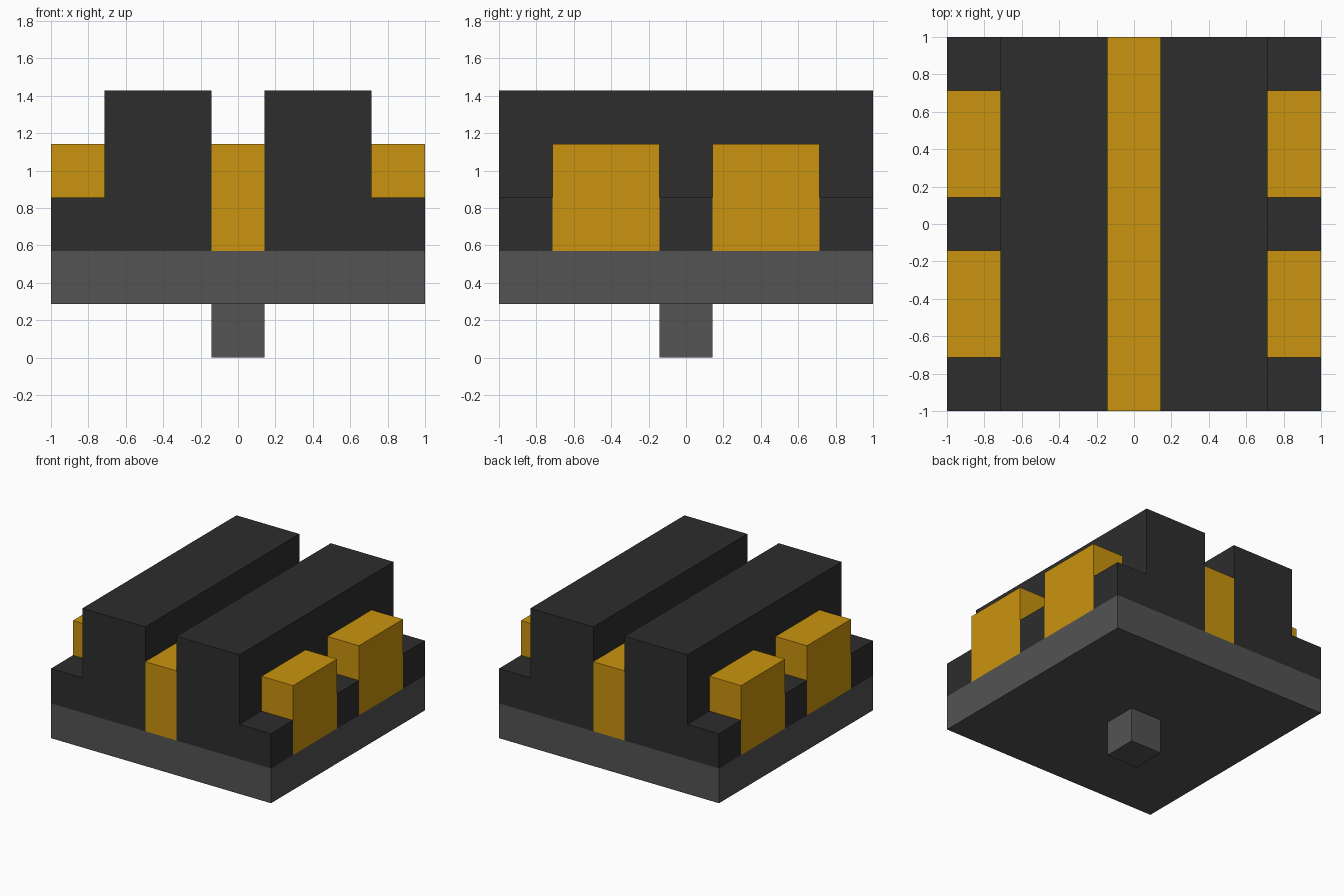
import bpy
import bmesh

if "Cube" in bpy.data.objects:
    bpy.data.objects.remove(bpy.data.objects["Cube"])

U = 2 / 7  # module size: the model is 7 x 7 x 5 modules


def material(name, srgb):
    m = bpy.data.materials.new(name)
    lin = [((c / 255 + 0.055) / 1.055) ** 2.4 if c > 10 else c / 255 / 12.92 for c in srgb]
    m.diffuse_color = (*lin, 1)
    m.use_nodes = True
    m.node_tree.nodes["Principled BSDF"].inputs["Base Color"].default_value = m.diffuse_color
    return m


GREY = material("mid grey", (83, 83, 83))
BLACK = material("charcoal", (45, 45, 45))
GOLD = material("amber", (202, 148, 14))


def box(name, mat, x, y, z):
    """Box from (min, max) ranges given in modules."""
    bm = bmesh.new()
    bmesh.ops.create_cube(bm, size=1)
    ranges = [sorted(r) for r in (x, y, z)]
    for v in bm.verts:
        v.co = [U * (r[0] if c < 0 else r[1]) for c, r in zip(v.co, ranges)]
    me = bpy.data.meshes.new(name)
    bm.to_mesh(me)
    bm.free()
    me.materials.append(mat)
    ob = bpy.data.objects.new(name, me)
    bpy.context.collection.objects.link(ob)
    return ob


# Mounting peg and base plate
box("peg", GREY, (-0.5, 0.5), (-0.5, 0.5), (0, 1))
box("base_plate", GREY, (-3.5, 3.5), (-3.5, 3.5), (1, 2))

# Amber strip running between the two ridges
box("centre_strip", GOLD, (-0.5, 0.5), (-3.5, 3.5), (2, 4))

for side, s in (("left", -1), ("right", 1)):
    outer = (2.5 * s, 3.5 * s)
    # Tall ridge
    box(f"{side}_ridge", BLACK, (0.5 * s, 2.5 * s), (-3.5, 3.5), (2, 5))
    # Low ledge pieces between the side blocks
    for place, y in (("front", (-3.5, -2.5)), ("middle", (-0.5, 0.5)), ("back", (2.5, 3.5))):
        box(f"{side}_{place}_ledge", BLACK, outer, y, (2, 3))
    # Amber side blocks
    for place, y in (("front", (-2.5, -0.5)), ("back", (0.5, 2.5))):
        box(f"{side}_{place}_block", GOLD, outer, y, (2, 4))
